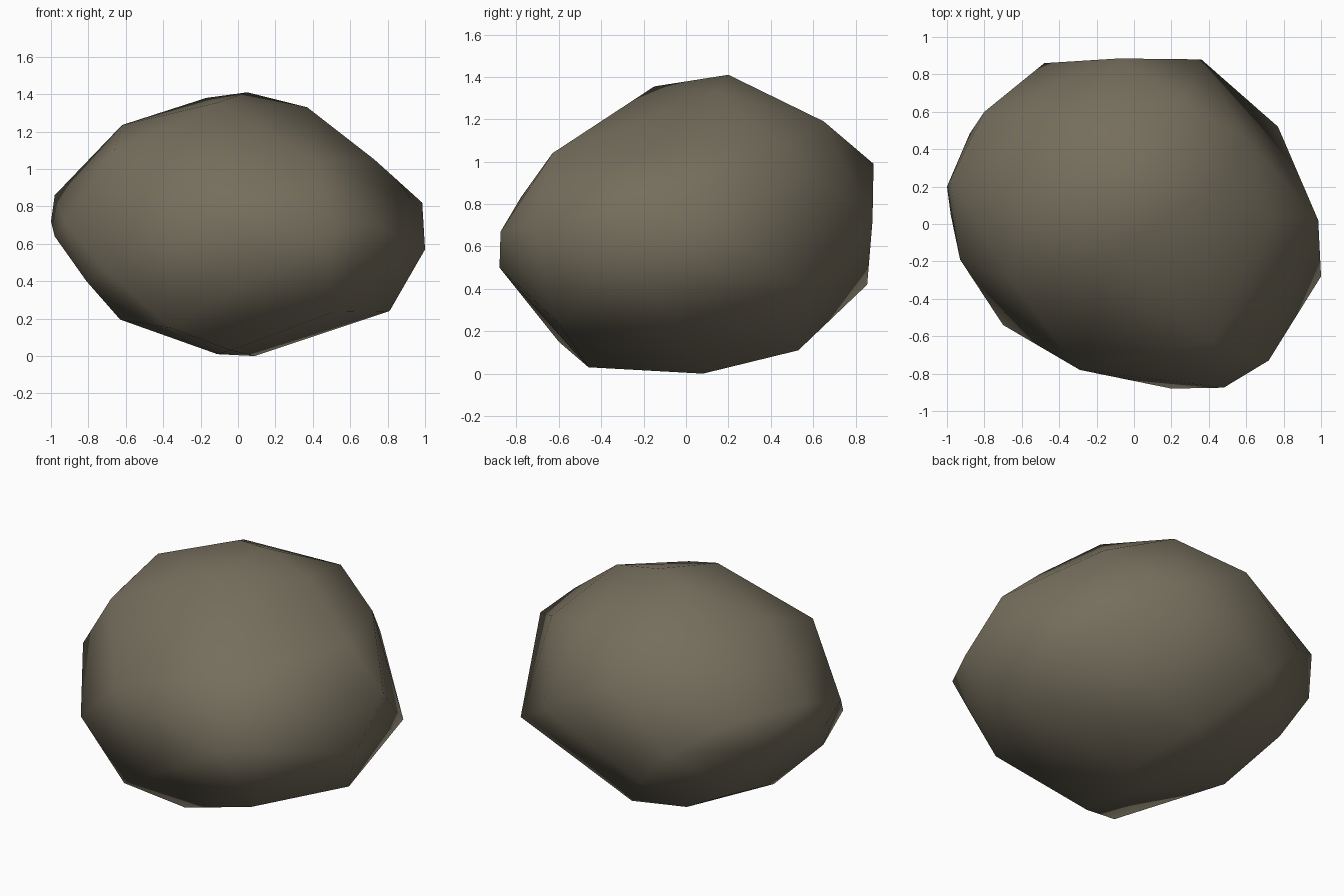
import bpy, bmesh

# Boulder corners, grouped in bands from crown to base (x, y, z)
crown = [(.05, .2, 1.41), (-.17, .26, 1.38), (-.11, -.15, 1.355), (.37, .15, 1.33),
         (-.62, .1, 1.235), (.25, .65, 1.19), (-.35, .56, 1.22)]
shoulder = [(-.66, -.3, 1.1), (.42, -.63, 1.04), (.73, .05, 1.05), (.6, .46, 1.07),
            (-.08, .885, .99)]
girth = [(-.98, .24, .86), (-.8, .6, .85), (-.29, -.78, .83), (.985, .02, .82),
         (.36, .88, .72), (-1, .2, .72), (-.93, -.19, .71), (.48, -.875, .67),
         (.72, -.73, .7), (-.48, .86, .65), (-.88, .48, .65), (-.98, .05, .64),
         (1, -.28, .57), (.2, -.88, .5), (-.7, -.54, .45), (.77, .52, .42),
         (-.28, .855, .42)]
base = [(-.81, -.19, .4), (-.65, .5, .31), (.81, -.07, .24), (-.63, .04, .195),
        (.51, -.6, .235), (-.36, -.6, .15), (0, .53, .11), (-.3, .42, .11),
        (-.04, -.46, .03), (-.11, 0, .01), (.09, .08, 0)]

stone = bpy.data.materials.new("brown grey stone")
stone.diffuse_color = (.18, .157, .11, 1)

# Wrap the corners in a convex skin
bm = bmesh.new()
for p in crown + shoulder + girth + base:
    bm.verts.new(p)
hull = bmesh.ops.convex_hull(bm, input=bm.verts)
inner = [v for v in hull["geom_interior"] if isinstance(v, bmesh.types.BMVert)]
bmesh.ops.delete(bm, geom=inner, context='VERTS')
bmesh.ops.recalc_face_normals(bm, faces=bm.faces)
for f in bm.faces:
    f.smooth = True

mesh = bpy.data.meshes.new("boulder")
bm.to_mesh(mesh)
bm.free()
mesh.materials.append(stone)
boulder = bpy.data.objects.new("boulder", mesh)
bpy.context.collection.objects.link(boulder)
